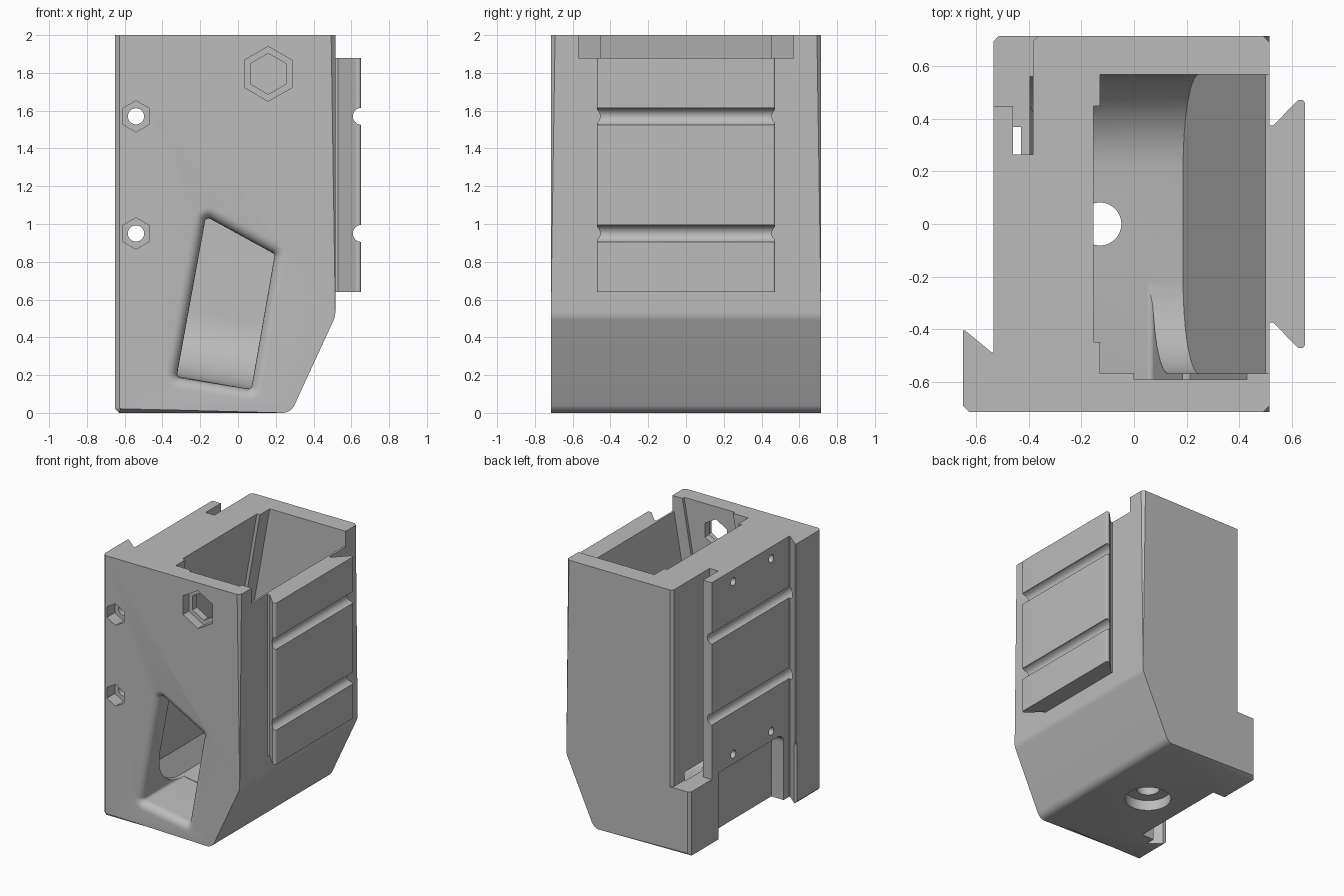
import bpy
import bmesh
import math
from mathutils import Vector, Matrix

if "Cube" in bpy.data.objects:
    bpy.data.objects.remove(bpy.data.objects["Cube"])

grey = bpy.data.materials.new("plain_grey")
grey.use_nodes = True
grey.diffuse_color = (0.5, 0.5, 0.5, 1)
grey.node_tree.nodes["Principled BSDF"].inputs["Base Color"].default_value = (0.5, 0.5, 0.5, 1)

TILT = Matrix.Rotation(math.radians(10), 4, "Y")
PLACE = {
    "x": lambda a, b, d: (d, a, b),
    "y": lambda a, b, d: (a, d, b),
    "z": lambda a, b, d: (a, b, d),
}


def rounded(corners, steps=8):
    """Polygon from (a, b) or (a, b, radius) corners."""
    out = []
    for i, c in enumerate(corners):
        p = Vector(c[:2])
        if len(c) < 3:
            out.append(p)
            continue
        to_prev = (Vector(corners[i - 1][:2]) - p).normalized()
        to_next = (Vector(corners[(i + 1) % len(corners)][:2]) - p).normalized()
        half = to_prev.angle(to_next) / 2
        centre = p + (to_prev + to_next).normalized() * c[2] / math.sin(half)
        reach = c[2] / math.tan(half)
        start, end = p + to_prev * reach - centre, p + to_next * reach - centre
        for k in range(steps + 1):
            t = k / steps
            out.append(centre + start.lerp(end, t).normalized() * c[2])
    return out


def make(name, bm, matrix=None):
    bmesh.ops.recalc_face_normals(bm, faces=bm.faces)
    mesh = bpy.data.meshes.new(name)
    if matrix:
        bm.transform(matrix)
    bm.to_mesh(mesh)
    bm.free()
    mesh.materials.append(grey)
    ob = bpy.data.objects.new(name, mesh)
    bpy.context.collection.objects.link(ob)
    return ob


def loft(rings, axis):
    """Closed solid through (outline, distance) rings."""
    bm = bmesh.new()
    loops = [[bm.verts.new(PLACE[axis](p[0], p[1], d)) for p in pts] for pts, d in rings]
    for lo, hi in zip(loops, loops[1:]):
        for i in range(len(lo)):
            bm.faces.new((lo[i - 1], lo[i], hi[i], hi[i - 1]))
    bm.faces.new(loops[0])
    bm.faces.new(loops[-1])
    return bm


def prism(axis, pts, a, b):
    pts = rounded(pts)
    return loft([(pts, a), (pts, b)], axis)


def box(x, y, z):
    return prism("z", [(x[0], y[0]), (x[1], y[0]), (x[1], y[1]), (x[0], y[1])], *z)


def ngon(cx, cz, r, n):
    return [(cx + r * math.sin(2 * math.pi * i / n), cz + r * math.cos(2 * math.pi * i / n))
            for i in range(n)]


def cut(target, bm, matrix=None):
    cutter = make("cutter", bm, matrix)
    cutter.hide_render = True
    mod = target.modifiers.new("cut", "BOOLEAN")
    mod.operation, mod.solver, mod.object = "DIFFERENCE", "EXACT", cutter
    bpy.context.view_layer.objects.active = target
    bpy.ops.object.modifier_apply(modifier=mod.name)
    bpy.data.objects.remove(cutter)


def grow(quad, d):
    """Move each side of a clockwise outline outwards by d."""
    out = []
    for i, p in enumerate(quad):
        p = Vector(p)
        e1 = (p - Vector(quad[i - 1])).normalized()
        e2 = (Vector(quad[(i + 1) % len(quad)]) - p).normalized()
        n1, n2 = Vector((-e1.y, e1.x)), Vector((-e2.y, e2.x))
        out.append(p + (n1 + n2) * d / (1 + n1.dot(n2)))
    return out


# Main housing with chamfered front and back outlines
bm = prism("y", [(-0.65, 2), (-0.65, 0.02), (-0.63, 0), (0.28, 0, 0.07),
                 (0.515, 0.51, 0.1), (0.515, 2)], -0.715, 0.715)
rim = [e for e in bm.edges
       if abs(e.verts[0].co.y - e.verts[1].co.y) < 1e-4
       and min(v.co.z for v in e.verts) < 1.99]
bmesh.ops.bevel(bm, geom=rim, offset=0.022, segments=1, affect="EDGES")
housing = make("housing", bm)

# Dovetail slot on the right side, and the clamp recess at its back
cut(housing, prism("z", [(-0.8, -0.41), (-0.643, -0.405), (-0.54, -0.49), (-0.535, -0.485),
                         (-0.535, 0.695), (-0.515, 0.715), (-0.5, 0.8), (-0.8, 0.8)], -0.1, 2.1))
cut(housing, prism("z", [(-0.8, 0.45), (-0.46, 0.45), (-0.46, 0.265), (-0.385, 0.265),
                         (-0.385, 0.695), (-0.365, 0.715), (-0.35, 0.8), (-0.8, 0.8)], 0.49, 2.1))
cut(housing, prism("x", [(-0.42, -0.1), (-0.42, 0.51, 0.07), (0.37, 0.51), (0.37, -0.1)],
                   -0.8, -0.43))

# Tilted inner chute with a curved floor and a sloped lower corner
chute = prism("x", [(-0.57, 2.5), (-0.57, 0.135, 0.35), (0.57, 0.135, 0.35), (0.57, 2.5)],
              -0.475, 0.166)
bmesh.ops.bisect_plane(chute, geom=chute.verts[:] + chute.edges[:] + chute.faces[:],
                       plane_co=(-0.475, 0, 0.27), plane_no=(-0.135, 0, -0.1), clear_outer=True)
bmesh.ops.holes_fill(chute, edges=[e for e in chute.edges if e.is_boundary])
cut(housing, chute, TILT)
cut(housing, box((-0.5, -0.4), (-0.45, 0.45), (0.9, 2.5)), TILT)
cut(housing, box((-0.347, 0.076), (-0.592, -0.4), (0.8, 2.5)), TILT)
cut(housing, box((0.45, 0.6), (-0.57, 0.57), (1.88, 2.1)))

# Front window with a flared edge
window = [(-0.17, 1.04), (0.195, 0.84), (0.07, 0.125), (-0.325, 0.19)]
flare = [(0, -0.2)]
for k in range(7):
    t = math.pi / 2 * k / 6
    flare.append((0.06 * (1 - math.cos(t)), -0.655 - 0.06 * math.sin(t)))
flare.append((0.06, -0.8))
cut(housing, loft([(rounded([(*p, 0.02 + d) for p in grow(window, d)]), y)
                   for d, y in flare], "y"))

# Hexagonal opening and stepped pocket in the front wall
cut(housing, prism("y", ngon(0.16, 1.795, 0.145, 6), -0.8, -0.645))
cut(housing, prism("y", ngon(0.16, 1.795, 0.108, 6), -0.8, -0.4))

# Cross bolt channels with hexagonal pockets
for z in (0.95, 1.57):
    cut(housing, prism("y", ngon(-0.54, z, 0.043, 24), -0.9, 0.9))
    cut(housing, prism("y", ngon(-0.54, z, 0.083, 6), -0.9, -0.62))

# Small screw holes in the slot face
for y in (-0.27, 0.19):
    for z in (0.585, 1.91):
        cut(housing, prism("x", ngon(y, z, 0.03, 16), -0.7, -0.44))

# Stepped hole through the bottom
cut(housing, prism("z", ngon(-0.13, 0, 0.165, 40), -0.1, 0.08))
cut(housing, prism("z", ngon(-0.13, 0, 0.082, 32), -0.1, 0.4))

# Dovetail rail on the left side with two cross grooves
half = [(0.505, 0.375), (0.53, 0.375), (0.625, 0.472, 0.012), (0.65, 0.472, 0.012)]
other = [(p[0], -p[1], *p[2:]) for p in reversed(half)]
rail = make("rail", prism("z", half + other, 0.64, 1.88))
for z in (0.95, 1.57):
    cut(rail, prism("y", ngon(0.653, z, 0.045, 24), -0.9, 0.9))

# Smooth curved surfaces, keep edges sharp
for ob in (housing, rail):
    bpy.ops.object.select_all(action="DESELECT")
    ob.select_set(True)
    bpy.context.view_layer.objects.active = ob
    bpy.ops.object.shade_smooth_by_angle(angle=math.radians(30))
